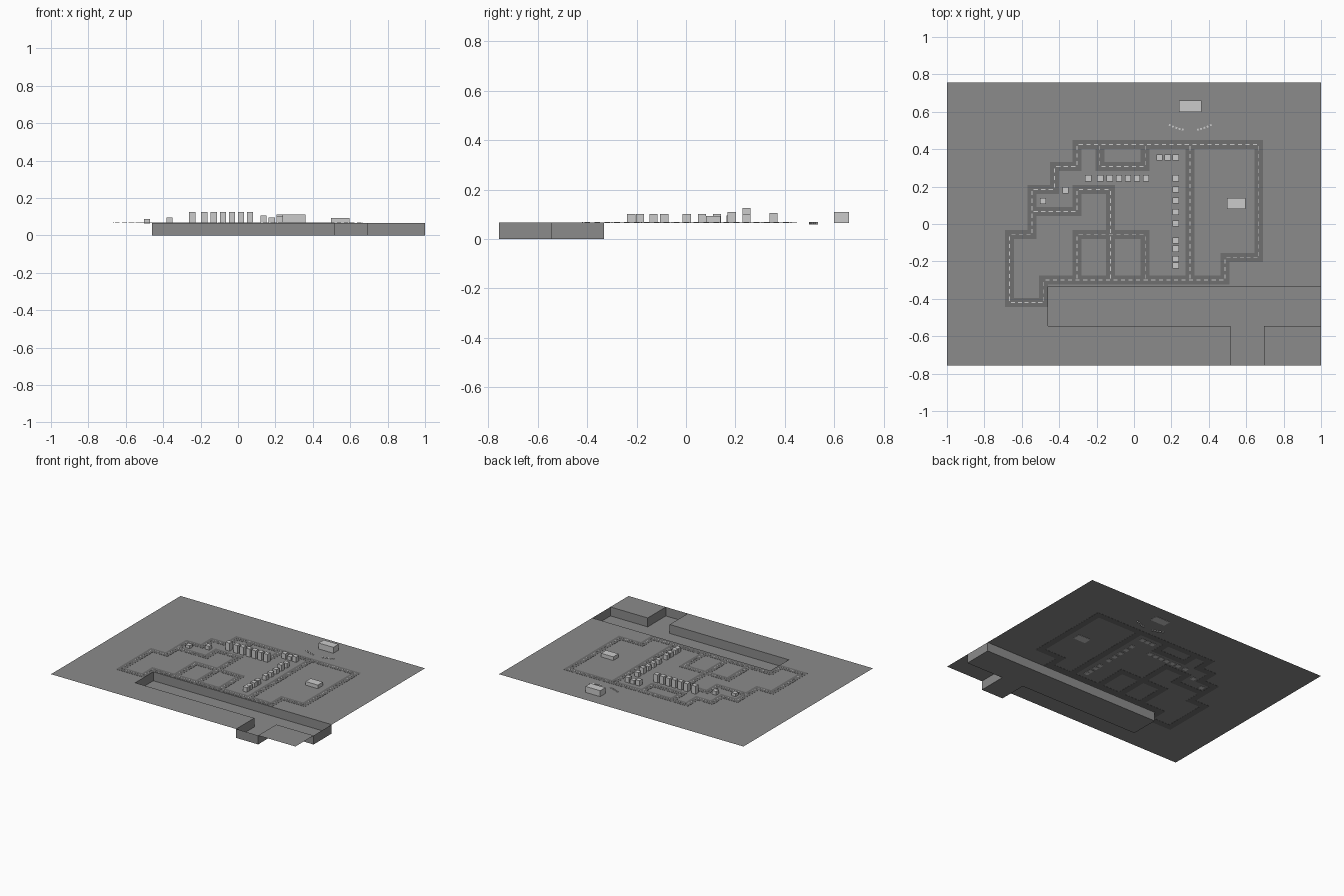
import bpy, bmesh, math

if "Cube" in bpy.data.objects:
    bpy.data.objects.remove(bpy.data.objects["Cube"])

G = 0.066  # street level


def material(name, v):
    m = bpy.data.materials.new(name)
    m.diffuse_color = (v, v, v, 1)
    m.use_nodes = True
    m.node_tree.nodes["Principled BSDF"].inputs["Base Color"].default_value = m.diffuse_color
    return m


GROUND = material("ground_grey", 0.26)
ROAD = material("asphalt_grey", 0.16)


def make_object(name, bm, mat=None):
    me = bpy.data.meshes.new(name)
    bm.to_mesh(me)
    bm.free()
    ob = bpy.data.objects.new(name, me)
    bpy.context.collection.objects.link(ob)
    if mat:
        me.materials.append(mat)
    return ob


def add_box(bm, cx, cy, sx, sy, z0, z1, turn=0.0):
    c, s = math.cos(turn), math.sin(turn)
    vs = bmesh.ops.create_cube(bm, size=1)["verts"]
    for v in vs:
        x, y = v.co.x * sx, v.co.y * sy
        v.co = (cx + x * c - y * s, cy + x * s + y * c,
                z0 if v.co.z < 0 else z1)


def add_cells(bm, xs, ys, level):
    """Fill grid cells at the height given by level(x, y); None leaves a gap."""
    for x0, x1 in zip(xs, xs[1:]):
        for y0, y1 in zip(ys, ys[1:]):
            z = level((x0 + x1) / 2, (y0 + y1) / 2)
            if z is not None:
                bm.faces.new([bm.verts.new(p) for p in
                              ((x0, y0, z), (x1, y0, z), (x1, y1, z), (x0, y1, z))])
    bmesh.ops.remove_doubles(bm, verts=bm.verts, dist=1e-5)


# Ground sheet with a T-shaped sunken channel
def ground_level(x, y):
    channel = x > -0.46 and -0.545 < y < -0.333
    outlet = 0.515 < x < 0.695 and y < -0.545
    return 0.0 if channel or outlet else G


bm = bmesh.new()
add_cells(bm, [-1, -0.46, 0.515, 0.695, 1], [-0.757, -0.545, -0.333, 0.757], ground_level)
rims = [e for e in bm.edges if e.is_boundary and all(v.co.z < 0.01 for v in e.verts)]
walls = bmesh.ops.extrude_edge_only(bm, edges=rims)["geom"]
for v in walls:
    if isinstance(v, bmesh.types.BMVert):
        v.co.z = G
bmesh.ops.remove_doubles(bm, verts=bm.verts, dist=1e-5)
make_object("ground_with_channel", bm, GROUND)

# Road centre lines
ROADS = [
    [(-.305, .425), (.667, .425), (.667, -.18), (.487, -.18), (.487, -.30), (-.483, -.30),
     (-.483, -.42), (-.665, -.42), (-.665, -.057), (-.545, -.057), (-.545, .185),
     (-.425, .185), (-.425, .307), (-.305, .307), (-.305, .425)],
    [(-.545, .067), (-.305, .067), (-.305, .185), (-.125, .185), (-.125, -.30)],
    [(-.305, -.30), (-.305, -.057), (.06, -.057), (.06, -.30)],
    [(-.183, .425), (-.183, .307), (.06, .307), (.06, .425)],
    [(.30, .425), (.30, -.30)],
]
HALF = 0.024
segments = [s for path in ROADS for s in zip(path, path[1:])]
rects = [(min(a[0], b[0]) - HALF, max(a[0], b[0]) + HALF,
          min(a[1], b[1]) - HALF, max(a[1], b[1]) + HALF) for a, b in segments]


def road_level(x, y):
    inside = any(r[0] < x < r[1] and r[2] < y < r[3] for r in rects)
    return G + 0.001 if inside else None


bm = bmesh.new()
xs = sorted({round(v, 4) for r in rects for v in r[:2]})
ys = sorted({round(v, 4) for r in rects for v in r[2:]})
add_cells(bm, xs, ys, road_level)
ext = bmesh.ops.extrude_face_region(bm, geom=bm.faces[:], use_keep_orig=True)["geom"]
for v in ext:
    if isinstance(v, bmesh.types.BMVert):
        v.co.z = G - 0.001
bmesh.ops.recalc_face_normals(bm, faces=bm.faces)
make_object("roads", bm, ROAD)

# Dashed centre markings
bm = bmesh.new()
for (ax, ay), (bx, by) in segments:
    length = abs(bx - ax) + abs(by - ay)
    n = max(1, round(length / 0.04))
    turn = math.atan2(by - ay, bx - ax)
    for i in range(n):
        t = (i + 0.5) / n
        add_box(bm, ax + (bx - ax) * t, ay + (by - ay) * t, 0.022, 0.004,
                G + 0.0005, G + 0.002, turn)
make_object("road_dashes", bm)


# Buildings: centre x, centre y, roof height
def buildings(name, items, sx=0.033, sy=0.033):
    for i, (x, y, top) in enumerate(items):
        bm = bmesh.new()
        add_box(bm, x, y, sx, sy, G - 0.002, top)
        make_object(f"{name}_{i + 1}", bm)


buildings("tower", [(x, .245, .125) for x in (-.245, -.18, -.13, -.08, -.032, .016, .065)])
buildings("corner_shop", [(.137, .355, .105), (.18, .355, .095), (.223, .355, .105)])
buildings("street_house", [(.223, y, .11 if y == .185 else .1) for y in
                           (.245, .185, .125, .065, .003, -.088, -.132, -.187, -.222)])
buildings("west_house", [(-.367, .18, .094), (-.487, .123, .088)])
buildings("hall", [(.547, .11, .093)], 0.1, 0.06)
buildings("stage", [(.30, .63, .11)], 0.12, 0.06)

# Two mirrored arcs of small seats facing the stage
bm = bmesh.new()
for side in (-1, 1):
    for i in range(5):
        d = 0.04 + i * 0.0175
        add_box(bm, .301 + side * d, .501 + 2.3 * d * d, 0.010, 0.010,
                G - 0.008, G + 0.003, side * math.atan(4.6 * d))
make_object("seats", bm)
